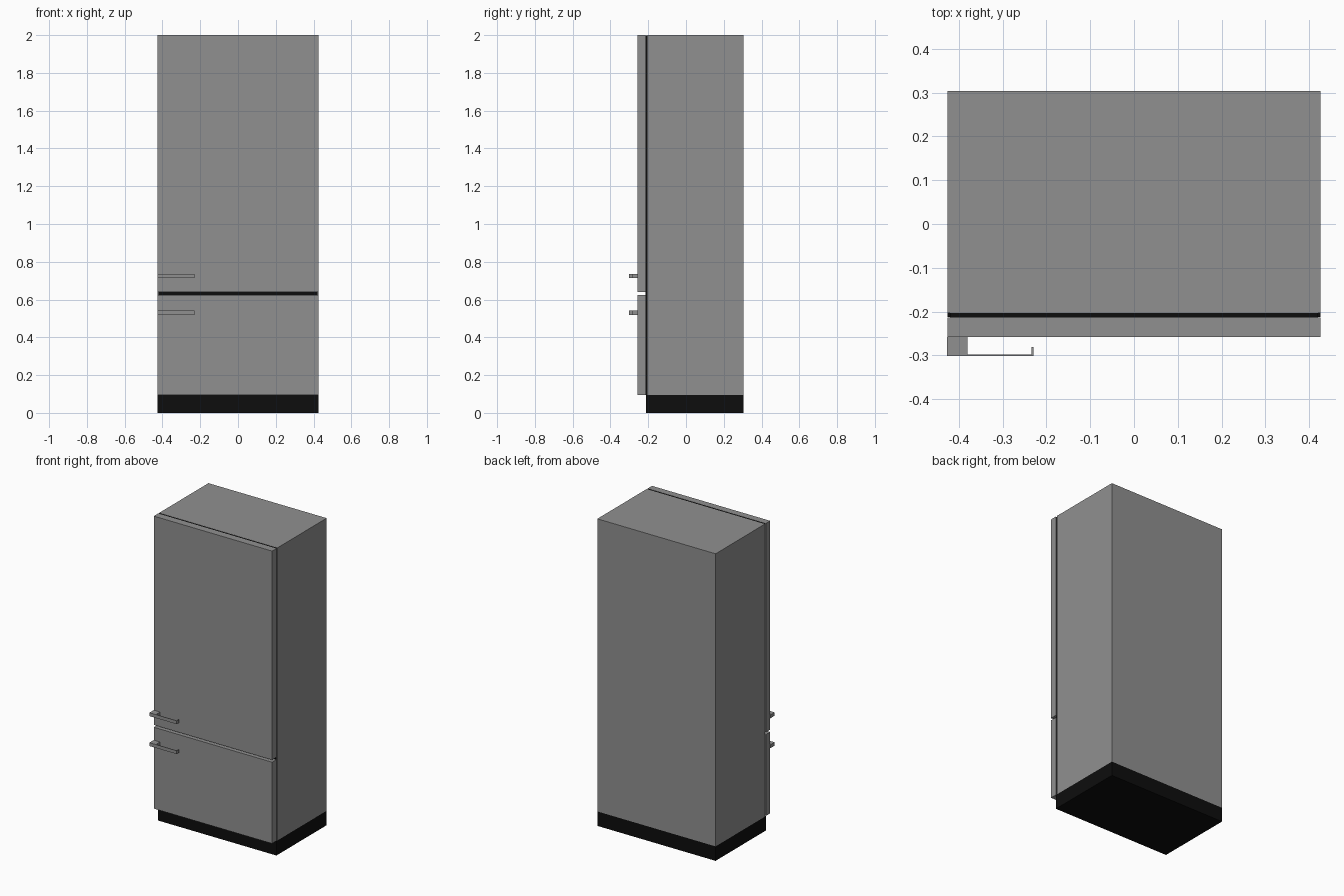
import bpy, bmesh

if "Cube" in bpy.data.objects:
    bpy.data.objects.remove(bpy.data.objects["Cube"])


def material(name, v):
    m = bpy.data.materials.new(name)
    m.diffuse_color = (v, v, v, 1)
    m.use_nodes = True
    m.node_tree.nodes["Principled BSDF"].inputs["Base Color"].default_value = m.diffuse_color
    return m


steel = material("steel grey", 0.28)
black = material("matte black", 0.004)


def prism(name, outline, z0, z1, mat):
    """Extrude an xy outline (counter-clockwise) from z0 to z1."""
    bm = bmesh.new()
    face = bm.faces.new([bm.verts.new((x, y, z0)) for x, y in outline])
    top = bmesh.ops.extrude_face_region(bm, geom=[face])["geom"]
    bmesh.ops.translate(bm, vec=(0, 0, z1 - z0),
                        verts=[v for v in top if isinstance(v, bmesh.types.BMVert)])
    bmesh.ops.recalc_face_normals(bm, faces=bm.faces[:])
    me = bpy.data.meshes.new(name)
    bm.to_mesh(me)
    bm.free()
    me.materials.append(mat)
    ob = bpy.data.objects.new(name, me)
    bpy.context.collection.objects.link(ob)
    return ob


def box(name, x0, x1, y0, y1, z0, z1, mat):
    return prism(name, [(x0, y0), (x1, y0), (x1, y1), (x0, y1)], z0, z1, mat)


W = 0.426        # half width
FRONT = -0.258   # door face

# Cabinet, base plinth and recessed seal behind the doors
box("cabinet", -W, W, -0.203, 0.304, 0.094, 2.0, steel)
box("plinth", -W, W, -0.213, 0.304, 0.0, 0.094, black)
box("door_seal", -0.421, 0.421, -0.2135, -0.203, 0.094, 1.999, black)

# Doors
box("upper_door", -W, W, FRONT, -0.2135, 0.640, 2.0, steel)
box("freezer_door", -W, W, FRONT, -0.2135, 0.095, 0.625, steel)

# Handles: solid mount, thin bar and a short hooked end in one profile
handle = [(-0.427, -0.302), (-0.230, -0.302), (-0.230, -0.281), (-0.234, -0.281),
          (-0.234, -0.298), (-0.381, -0.298), (-0.381, FRONT), (-0.427, FRONT)]
for name, z in (("upper_handle", 0.725), ("freezer_handle", 0.53)):
    prism(name, handle, z - 0.011, z + 0.011, steel)
